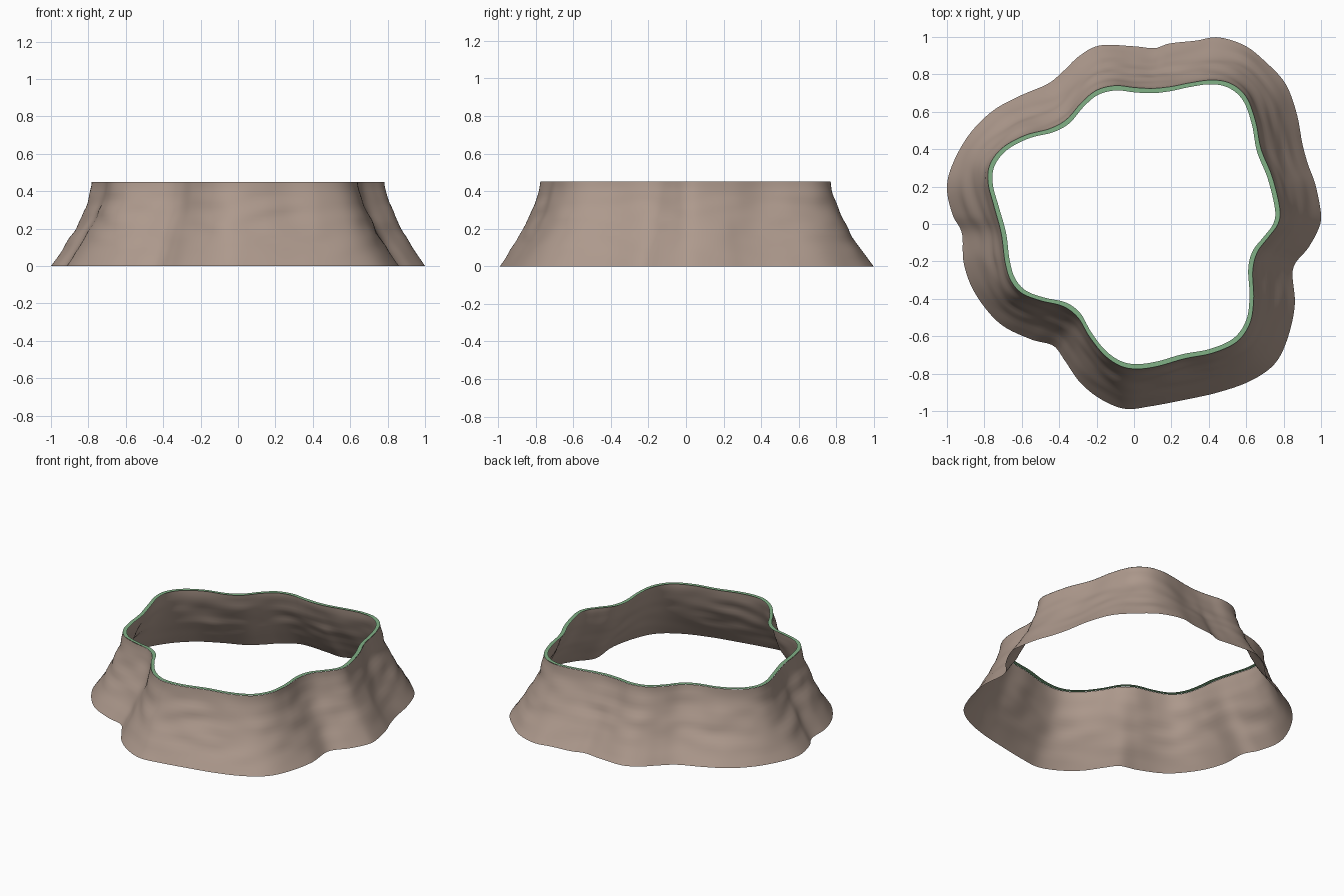
import bpy, bmesh, math
from mathutils import Vector, noise

if "Cube" in bpy.data.objects:
    bpy.data.objects.remove(bpy.data.objects["Cube"])

H, SEG, ROWS = 0.45, 288, 20

# Outline of the upper rim, counter-clockwise in plan
RIM = [(.78,.08),(.74,.25),(.68,.4),(.65,.55),(.60,.68),(.52,.75),(.42,.77),(.30,.755),(.2,.735),
       (.1,.725),(0,.73),(-.1,.74),(-.2,.715),(-.28,.65),(-.36,.56),(-.45,.51),(-.58,.475),(-.7,.41),
       (-.77,.32),(-.78,.22),(-.75,.1),(-.71,-.05),(-.69,-.2),(-.66,-.3),(-.6,-.37),(-.5,-.41),
       (-.38,-.44),(-.3,-.5),(-.24,-.6),(-.16,-.7),(-.07,-.76),(.02,-.775),(.13,-.76),(.27,-.72),
       (.42,-.69),(.55,-.63),(.62,-.53),(.64,-.4),(.635,-.25),(.66,-.15),(.72,-.07),(.77,0)]
# Outline of the foot of the slope
FOOT = [(1,.05),(.97,.21),(.93,.32),(.9,.43),(.87,.59),(.81,.75),(.7,.87),(.59,.955),(.45,.998),
        (.33,.98),(.19,.965),(.11,.94),(0,.95),(-.18,.955),(-.29,.9),(-.375,.82),(-.46,.75),(-.61,.685),
        (-.755,.605),(-.88,.48),(-.97,.32),(-1,.19),(-.97,.05),(-.92,-.05),(-.91,-.21),(-.85,-.37),
        (-.72,-.53),(-.555,-.615),(-.433,-.65),(-.37,-.73),(-.29,-.845),(-.18,-.935),(-.05,-.988),
        (.085,-.975),(.27,-.94),(.45,-.9),(.62,-.84),(.75,-.75),(.82,-.615),(.86,-.43),(.85,-.24),
        (.93,-.13),(.985,-.03)]


def radii(points):
    """Radius at SEG even angles along a smooth closed curve through the points."""
    n, dense = len(points), []
    for i in range(n):
        a, b, c, d = (Vector(points[(i + k) % n]) for k in (-1, 0, 1, 2))
        for s in range(12):
            t = s / 12
            p = b + (c - a) * t / 2 + (a - 2.5*b + 2*c - d/2) * t*t + (1.5*(b - c) + (d - a) / 2) * t**3
            dense.append((math.atan2(p.y, p.x) % math.tau, p.length))
    dense.sort()
    dense = [(dense[-1][0] - math.tau, dense[-1][1])] + dense + [(dense[0][0] + math.tau, dense[0][1])]
    out, j = [], 0
    for k in range(SEG):
        ang = math.tau * k / SEG
        while dense[j + 1][0] < ang:
            j += 1
        (a0, r0), (a1, r1) = dense[j], dense[j + 1]
        out.append(r0 + (r1 - r0) * (ang - a0) / max(a1 - a0, 1e-9))
    return out


def ring_surface(name, rings, color):
    """Skin closed rings of points with quads."""
    bm = bmesh.new()
    vs = [[bm.verts.new(p) for p in ring] for ring in rings]
    for lo, hi in zip(vs, vs[1:]):
        for k in range(SEG):
            m = (k + 1) % SEG
            bm.faces.new((lo[k], lo[m], hi[m], hi[k])).smooth = True
    me = bpy.data.meshes.new(name)
    bm.to_mesh(me)
    bm.free()
    mat = bpy.data.materials.new(color[0])
    mat.diffuse_color = color[1]
    mat.use_nodes = True
    mat.node_tree.nodes["Principled BSDF"].inputs["Base Color"].default_value = mat.diffuse_color
    me.materials.append(mat)
    ob = bpy.data.objects.new(name, me)
    bpy.context.collection.objects.link(ob)
    return ob


def polar(k, r, z):
    a = math.tau * k / SEG
    return Vector((r * math.cos(a), r * math.sin(a), z))


rim, foot = radii(RIM), radii(FOOT)

# Eroded rock slope: flares towards the foot, gently rippled between the edges
slope = []
for j in range(ROWS + 1):
    t = j / ROWS
    f = 1 - (1 - t) ** 1.45
    ring = []
    for k in range(SEG):
        r = foot[k] + (rim[k] - foot[k]) * f
        p = polar(k, r, H * t)
        ripple = noise.noise(Vector((p.x * 5, p.y * 5, p.z * 14)))
        ring.append(polar(k, r + 0.014 * ripple * math.sin(math.pi * t), H * t))
    slope.append(ring)
ring_surface("rock_slope", slope, ("brown rock", (0.42, 0.32, 0.265, 1)))

# Flat grass edging just inside the top of the slope
edge = [[polar(k, r - w, H + 0.001) for k, r in enumerate(rim)] for w in (0.0, 0.026)]
ring_surface("grass_edge", edge, ("grass green", (0.22, 0.44, 0.24, 1)))
